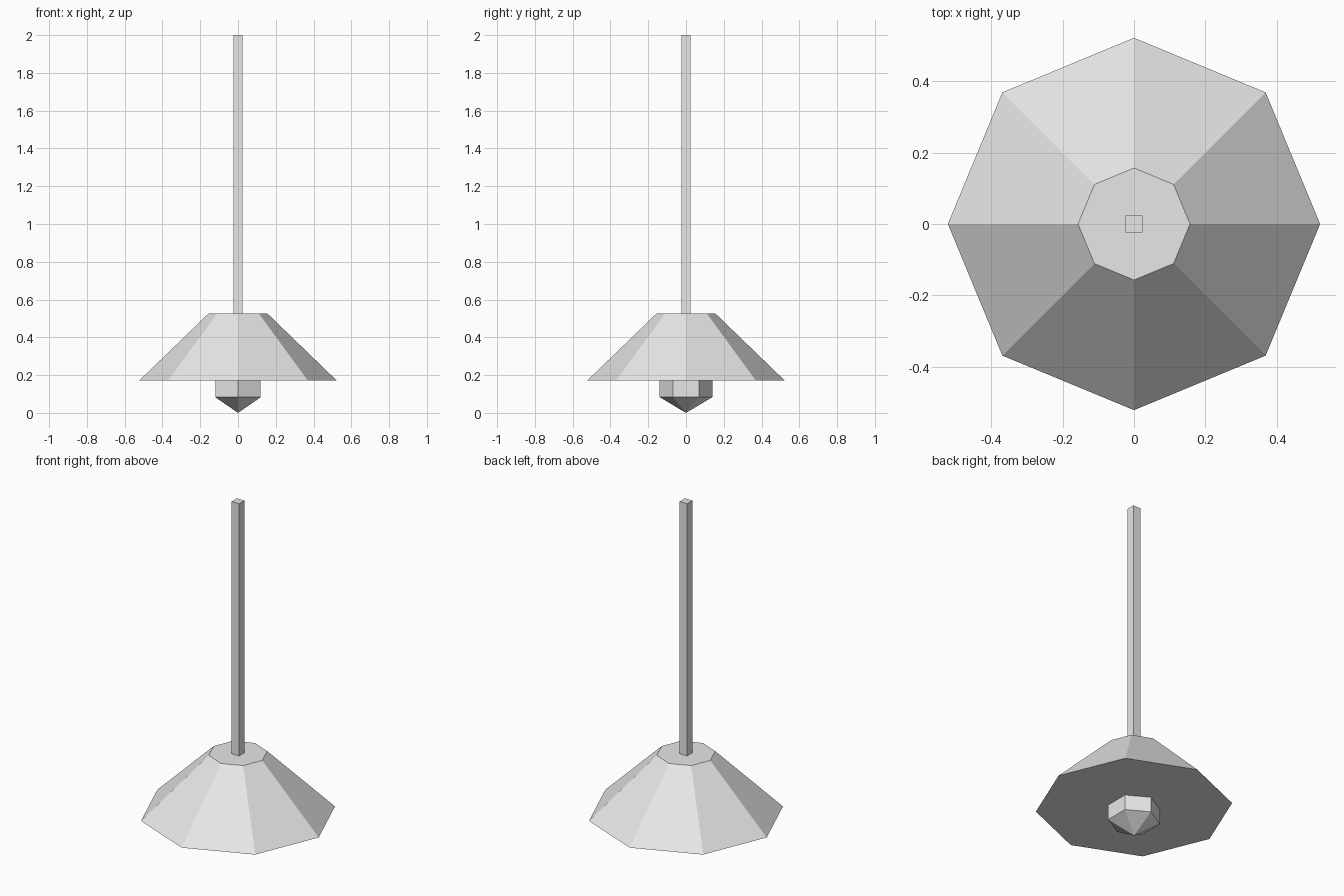
import bpy, bmesh, math

if "Cube" in bpy.data.objects:
    bpy.data.objects.remove(bpy.data.objects["Cube"])

grey = bpy.data.materials.new("light grey")
grey.diffuse_color = (0.8, 0.8, 0.8, 1)
grey.use_nodes = True
grey.node_tree.nodes["Principled BSDF"].inputs["Base Color"].default_value = grey.diffuse_color


def turned(name, profile, sides, start):
    """Closed solid from (radius, z) rings, bottom to top; radius 0 is a tip."""
    bm = bmesh.new()
    rings = []
    for r, z in profile:
        count = sides if r else 1
        rings.append([bm.verts.new((r * math.cos(start + math.tau * i / sides),
                                    r * math.sin(start + math.tau * i / sides), z))
                      for i in range(count)])
    for low, high in zip(rings, rings[1:]):
        for i in range(sides):
            j = (i + 1) % sides
            quad = [low[i % len(low)], low[j % len(low)],
                    high[j % len(high)], high[i % len(high)]]
            bm.faces.new(list(dict.fromkeys(quad)))
    for ring in (rings[0], rings[-1]):
        if len(ring) > 1:
            bm.faces.new(ring)
    bmesh.ops.recalc_face_normals(bm, faces=bm.faces)
    mesh = bpy.data.meshes.new(name)
    bm.to_mesh(mesh)
    bm.free()
    mesh.materials.append(grey)
    obj = bpy.data.objects.new(name, mesh)
    bpy.context.collection.objects.link(obj)
    return obj


# Eight-sided lamp shade
turned("shade", [(0.522, 0.172), (0.157, 0.525)], 8, 0)

# Square hanging rod
turned("rod", [(0.024 * math.sqrt(2), 0.525), (0.024 * math.sqrt(2), 2.0)], 4, math.pi / 4)

# Six-sided faceted bulb, partly inside the shade
turned("bulb", [(0, 0), (0.139, 0.083), (0.139, 0.243), (0, 0.323)], 6, math.pi / 2)
